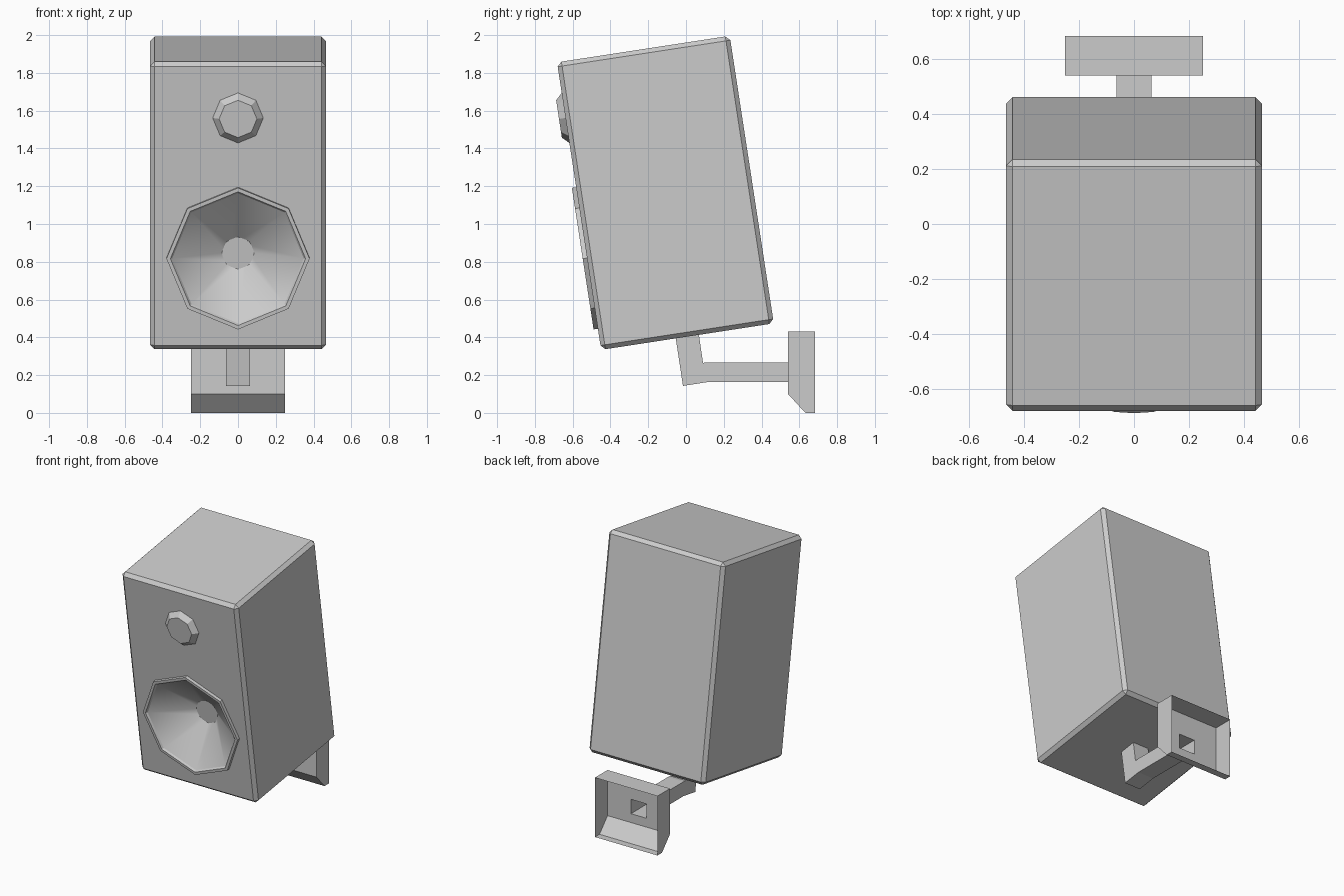
import bpy, bmesh
from math import sin, cos, pi, radians
from mathutils import Matrix

if "Cube" in bpy.data.objects:
    bpy.data.objects.remove(bpy.data.objects["Cube"])

# Frame of the tilted cabinet
TILT = Matrix.Translation((0, -0.109, 1.165)) @ Matrix.Rotation(radians(8.72), 4, 'X')
FRONT = -0.4625


def make_object(name, bm, matrix=Matrix()):
    mesh = bpy.data.meshes.new(name)
    bm.to_mesh(mesh)
    bm.free()
    ob = bpy.data.objects.new(name, mesh)
    ob.matrix_world = matrix
    bpy.context.collection.objects.link(ob)
    return ob


def turned(name, profile, z, sides=8, caps=(False, False), smooth_rows=()):
    """Spin (radius, depth) points round the local y axis at height z."""
    bm = bmesh.new()
    rings = [[bm.verts.new((r * sin(2 * pi * i / sides), y, z + r * cos(2 * pi * i / sides)))
              for i in range(sides)] for r, y in profile]
    for k, (a, b) in enumerate(zip(rings, rings[1:])):
        for i in range(sides):
            j = (i + 1) % sides
            f = bm.faces.new((a[i], b[i], b[j], a[j]))
            f.smooth = k in smooth_rows
    if caps[0]:
        bm.faces.new(rings[0])
    if caps[1]:
        bm.faces.new(rings[-1][::-1])
    bm.normal_update()
    return make_object(name, bm, TILT)


# Cabinet: bevelled box
bm = bmesh.new()
bmesh.ops.create_cube(bm, size=1)
bmesh.ops.scale(bm, vec=(0.93, 0.925, 1.54), verts=bm.verts)
bmesh.ops.bevel(bm, geom=bm.edges[:], offset=0.0235, segments=1, affect='EDGES')
cabinet = make_object("cabinet", bm, TILT)

# Hole for the woofer
cutter = turned("woofer_cutter", [(0.365, -0.6), (0.365, -0.2)], -0.278, caps=(True, True))
bm = bmesh.new()
bm.from_mesh(cutter.data)
bmesh.ops.recalc_face_normals(bm, faces=bm.faces)
bm.to_mesh(cutter.data)
bm.free()
cut = cabinet.modifiers.new("woofer_hole", 'BOOLEAN')
cut.operation = 'DIFFERENCE'
cut.solver = 'EXACT'
cut.object = cutter
bpy.context.view_layer.objects.active = cabinet
bpy.ops.object.modifier_apply(modifier=cut.name)
bpy.data.objects.remove(cutter)

# Woofer: raised rim and smooth cone, with a round cap in the middle
turned("woofer", [(0.06, -0.27), (0.348, -0.474), (0.358, -0.4855), (0.379, -0.4855), (0.379, -0.455)],
       -0.278, smooth_rows=(0,))
turned("woofer_cap", [(0.085, -0.25), (0.085, -0.29)], -0.278, sides=16, caps=(True, True))

# Tweeter: low tapered octagon
turned("tweeter", [(0.135, FRONT + 0.005), (0.134, FRONT), (0.1, FRONT - 0.035)], 0.472,
       caps=(False, True))

# Arm: open square tube, each ring given as lower and upper (y, z)
W = 0.063
bm = bmesh.new()
path = [((-0.058, 0.42), (0.066, 0.43)), ((-0.016, 0.143), (0.09, 0.265)),
        ((0.12, 0.164), (0.12, 0.268)), ((0.54, 0.164), (0.54, 0.268))]
rings = [[bm.verts.new(p) for p in ((-W, *lo), (W, *lo), (W, *up), (-W, *up))] for lo, up in path]
for a, b in zip(rings, rings[1:]):
    for i in range(4):
        j = (i + 1) % 4
        bm.faces.new((a[i], a[j], b[j], b[i]))
bmesh.ops.recalc_face_normals(bm, faces=bm.faces)
make_object("arm", bm)

# Wall mount: shell open at the back, with a hole where the arm joins
X = 0.25
bm = bmesh.new()
side = [(0.684, 0.43), (0.54, 0.43), (0.54, 0.1), (0.632, 0.0), (0.684, 0.0)]
left, right = ([bm.verts.new((x, y, z)) for y, z in side] for x in (-X, X))
bm.faces.new(left)
bm.faces.new(right[::-1])
for i in (0, 2, 3):
    bm.faces.new((left[i], right[i], right[i + 1], left[i + 1])[::-1])
hole = [bm.verts.new((x, 0.54, z)) for x, z in ((-W, 0.164), (W, 0.164), (W, 0.268), (-W, 0.268))]
outer = [left[2], right[2], right[1], left[1]]
for i in range(4):
    j = (i + 1) % 4
    bm.faces.new((outer[i], outer[j], hole[j], hole[i]))
bmesh.ops.recalc_face_normals(bm, faces=bm.faces)
make_object("wall_mount", bm)
